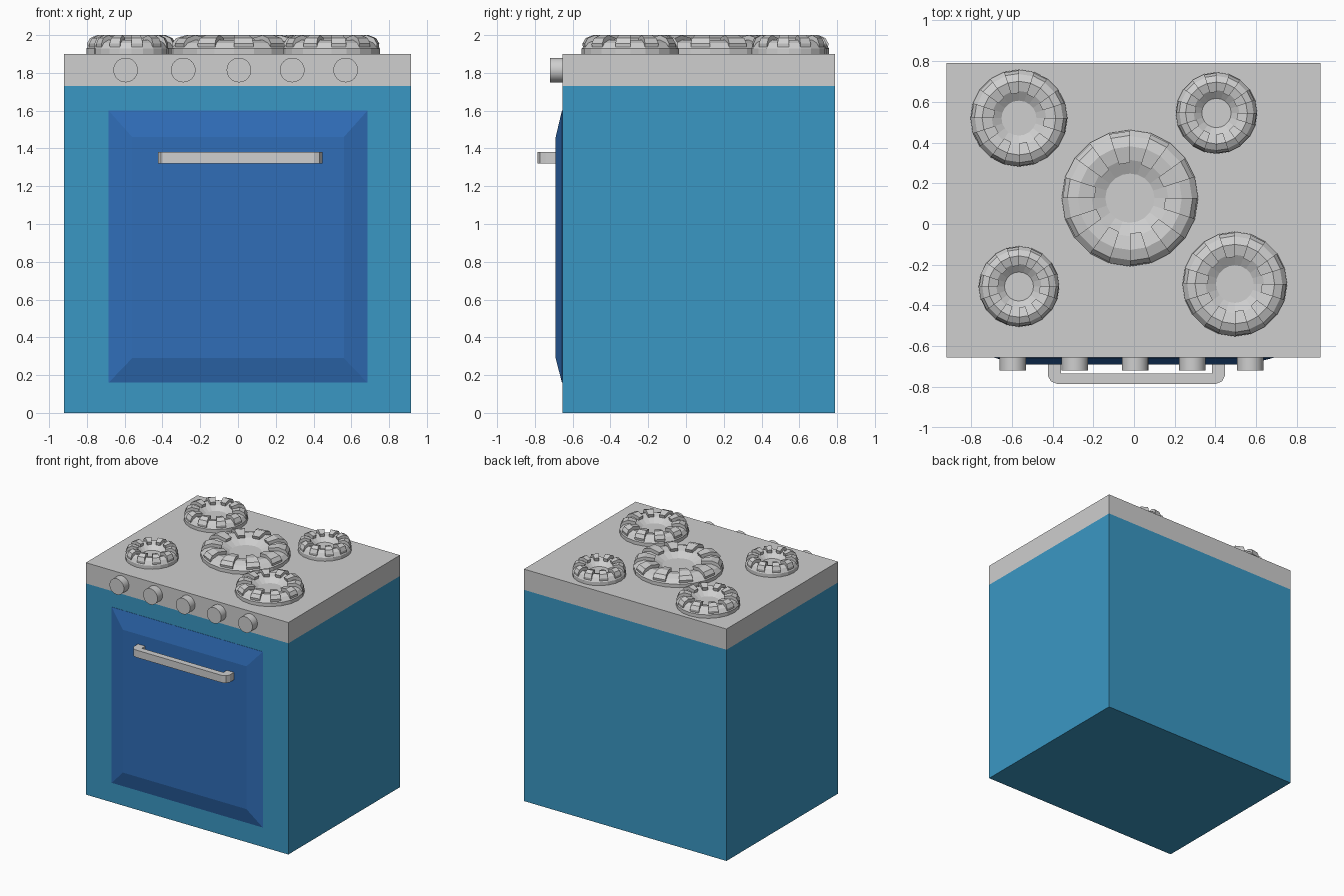
import bpy, bmesh, math
from mathutils import Matrix

if "Cube" in bpy.data.objects:
    bpy.data.objects.remove(bpy.data.objects["Cube"])


def material(name, rgb):
    m = bpy.data.materials.new(name)
    m.diffuse_color = (*rgb, 1)
    m.use_nodes = True
    m.node_tree.nodes["Principled BSDF"].inputs["Base Color"].default_value = m.diffuse_color
    return m


GREY = material("light grey metal", (0.62, 0.62, 0.62))
BLUE = material("body blue", (0.042, 0.31, 0.55))
DEEP = material("door blue", (0.029, 0.153, 0.475))


def finish(name, bm, mat):
    bmesh.ops.recalc_face_normals(bm, faces=bm.faces)
    mesh = bpy.data.meshes.new(name)
    bm.to_mesh(mesh)
    bm.free()
    mesh.materials.append(mat)
    ob = bpy.data.objects.new(name, mesh)
    bpy.context.collection.objects.link(ob)
    return ob


def loft(bm, *loops):
    """Skin matching closed loops of points and cap both ends."""
    rows = [[bm.verts.new(p) for p in loop] for loop in loops]
    n = len(rows[0])
    for a, b in zip(rows, rows[1:]):
        for i in range(n):
            j = (i + 1) % n
            bm.faces.new((a[i], a[j], b[j], b[i]))
    bm.faces.new(rows[0])
    bm.faces.new(rows[-1])


def rect(x0, x1, y0, y1, z):
    return [(x0, y0, z), (x1, y0, z), (x1, y1, z), (x0, y1, z)]


# Cabinet body and hob slab share one footprint
for name, z0, z1, mat in (("oven_body", 0, 1.73, BLUE), ("hob_top", 1.73, 1.90, GREY)):
    bm = bmesh.new()
    loft(bm, *[rect(-0.92, 0.915, -0.655, 0.79, z) for z in (z0, z1)])
    finish(name, bm, mat)

# Door: a bevelled panel standing off the front
bm = bmesh.new()
loft(bm, *[[(x, y, z) for x, z in ((-w, z0), (w, z0), (w, z1), (-w, z1))]
           for w, y, z0, z1 in ((0.685, -0.65, 0.16, 1.60),
                                (0.685, -0.657, 0.16, 1.60),
                                (0.56, -0.69, 0.29, 1.46))])
finish("oven_door", bm, DEEP)

# Handle: bracket outline extruded upwards
half = [(0.37, -0.685), (0.37, -0.735)]
outer = [(0.39, -0.785), (0.42, -0.773), (0.435, -0.745), (0.435, -0.685)]
outline = ([(-x, y) for x, y in reversed(outer)] + outer + half
           + [(-x, y) for x, y in reversed(half)])
bm = bmesh.new()
loft(bm, *[[(x + 0.012, y, z) for x, y in outline] for z in (1.32, 1.38)])
finish("door_handle", bm, GREY)

# Control knobs
for i, x in enumerate((-0.595, -0.29, 0.005, 0.287, 0.57)):
    bm = bmesh.new()
    bmesh.ops.create_cone(bm, cap_ends=True, segments=32, radius1=0.065, radius2=0.065,
                          depth=0.07, matrix=Matrix.Translation((x, -0.685, 1.815))
                          @ Matrix.Rotation(math.pi / 2, 4, 'X'))
    knob = finish(f"knob_{i + 1}", bm, GREY)
    bpy.ops.object.select_all(action='DESELECT')
    knob.select_set(True)
    bpy.context.view_layer.objects.active = knob
    bpy.ops.object.shade_smooth_by_angle(angle=math.radians(40))

# Burners: a dished ring with ten raised teeth; profiles are (radius share, height)
SIDES = 20
RING = [(1, 1.895), (1, 1.928), (0.91, 1.958), (0.76, 1.974), (0.56, 1.962), (0.36, 1.93)]
TOOTH = [(0.97, 1.925), (0.985, 1.955), (0.92, 1.984), (0.76, 2.0), (0.52, 1.985),
         (0.55, 1.955), (0.8, 1.94)]


def burner(name, cx, cy, radius):
    def at(r, z, k):
        a = k * 2 * math.pi / SIDES
        return (cx + radius * r * math.cos(a), cy + radius * r * math.sin(a), z)

    bm = bmesh.new()
    loft(bm, *[[at(r, z, k) for k in range(SIDES)] for r, z in RING])
    for k in range(1, SIDES, 2):
        loft(bm, *[[at(r, z, e) for r, z in TOOTH] for e in (k, k + 1)])
    finish(name, bm, GREY)


burner("burner_back_left", -0.565, 0.52, 0.238)
burner("burner_back_right", 0.405, 0.545, 0.20)
burner("burner_centre", -0.02, 0.127, 0.335)
burner("burner_front_left", -0.565, -0.307, 0.198)
burner("burner_front_right", 0.495, -0.295, 0.257)
